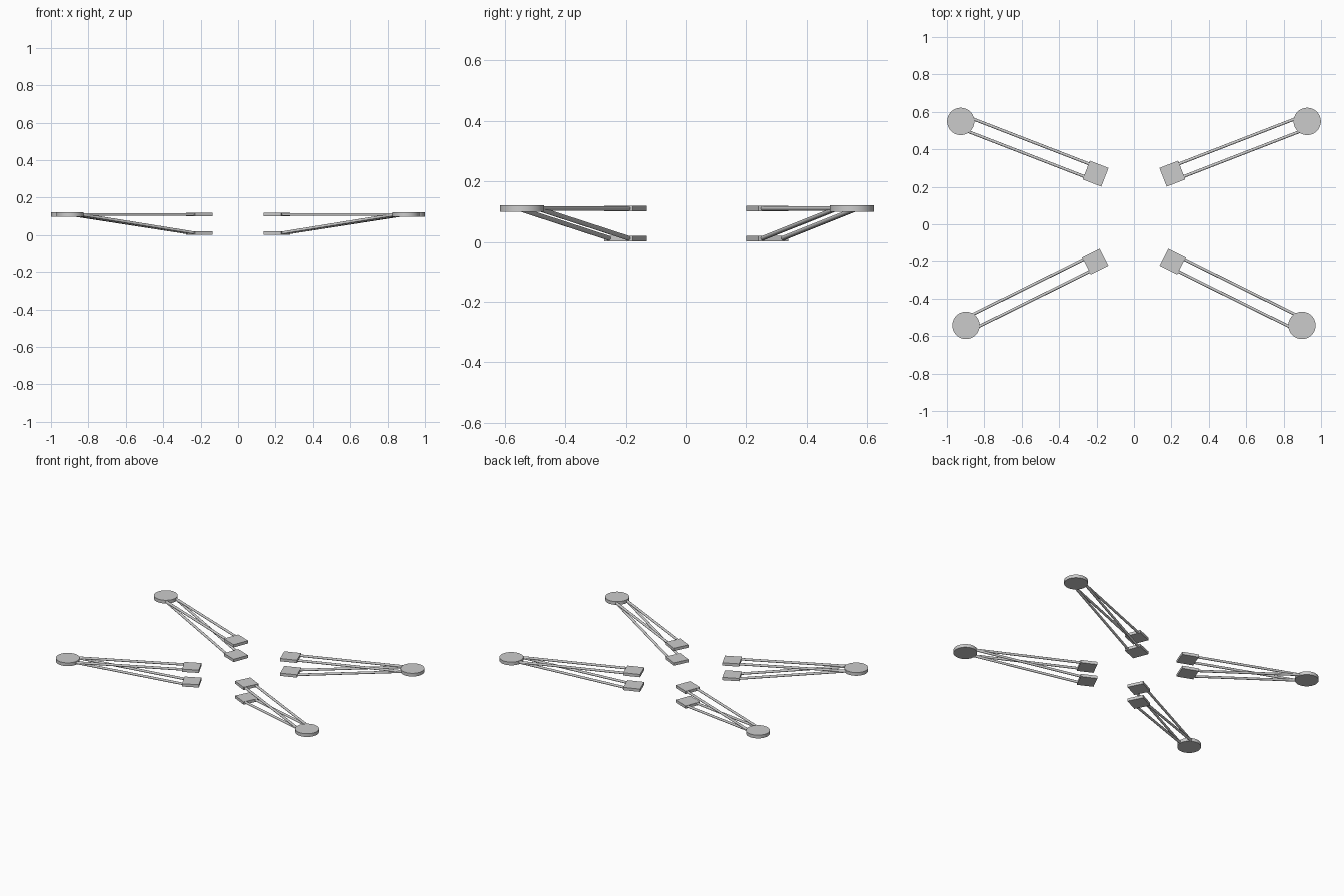
import bpy, bmesh
from math import atan2
from mathutils import Vector, Matrix

if "Cube" in bpy.data.objects:
    bpy.data.objects.remove(bpy.data.objects["Cube"])

LOW, HIGH = 0.011, 0.110      # centre heights of the lower and upper mounts
THICK = 0.019                 # plate thickness
ROD_R, ROD_OFF = 0.0078, 0.036


def make_object(name, bm, smooth=False):
    mesh = bpy.data.meshes.new(name)
    bm.to_mesh(mesh)
    bm.free()
    obj = bpy.data.objects.new(name, mesh)
    bpy.context.collection.objects.link(obj)
    if smooth:
        bpy.ops.object.select_all(action='DESELECT')
        obj.select_set(True)
        bpy.context.view_layer.objects.active = obj
        bpy.ops.object.shade_smooth_by_angle()
    return obj


def plate(name, centre, angle, side):
    bm = bmesh.new()
    m = (Matrix.Translation(centre) @ Matrix.Rotation(angle, 4, 'Z')
         @ Matrix.Diagonal((side, side, THICK, 1)))
    bmesh.ops.create_cube(bm, size=1, matrix=m)
    make_object(name, bm)


def cylinder(name, a, b, radius, sides):
    a, b = Vector(a), Vector(b)
    d = b - a
    m = Matrix.Translation((a + b) / 2) @ d.to_track_quat('Z', 'Y').to_matrix().to_4x4()
    bm = bmesh.new()
    bmesh.ops.create_cone(bm, cap_ends=True, segments=sides, radius1=radius,
                          radius2=radius, depth=d.length, matrix=m)
    make_object(name, bm, True)


def suspension(corner, inner, outer, side):
    """One corner: wheel disc, two chassis plates and four rods."""
    inner, outer = Vector((*inner, 0)), Vector((*outer, 0))
    along = (outer - inner).normalized()
    across = Vector((-along.y, along.x, 0))
    up = Vector((0, 0, 1))
    # outer disc
    cylinder(corner + "_hub_disc", outer + up * 0.099, outer + up * 0.121, 0.073, 48)
    for level, z in (("lower", LOW), ("upper", HIGH)):
        # inner mounting plate
        plate(f"{corner}_{level}_plate", inner + up * z,
              atan2(along.y, along.x), side)
        # pair of parallel rods
        for tag, s in (("a", 1), ("b", -1)):
            shift = across * ROD_OFF * s
            start = inner + along * 0.035 + shift + up * (z - (0.001 if z == LOW else 0))
            end = outer - along * 0.045 + shift + up * HIGH
            cylinder(f"{corner}_{level}_rod_{tag}", start, end, ROD_R, 16)


for side_name, sx in (("right", 1), ("left", -1)):
    suspension("back_" + side_name, (sx * 0.205, 0.270), (sx * 0.926, 0.549), 0.107)
    suspension("front_" + side_name, (sx * 0.207, -0.201), (sx * 0.898, -0.543), 0.105)
